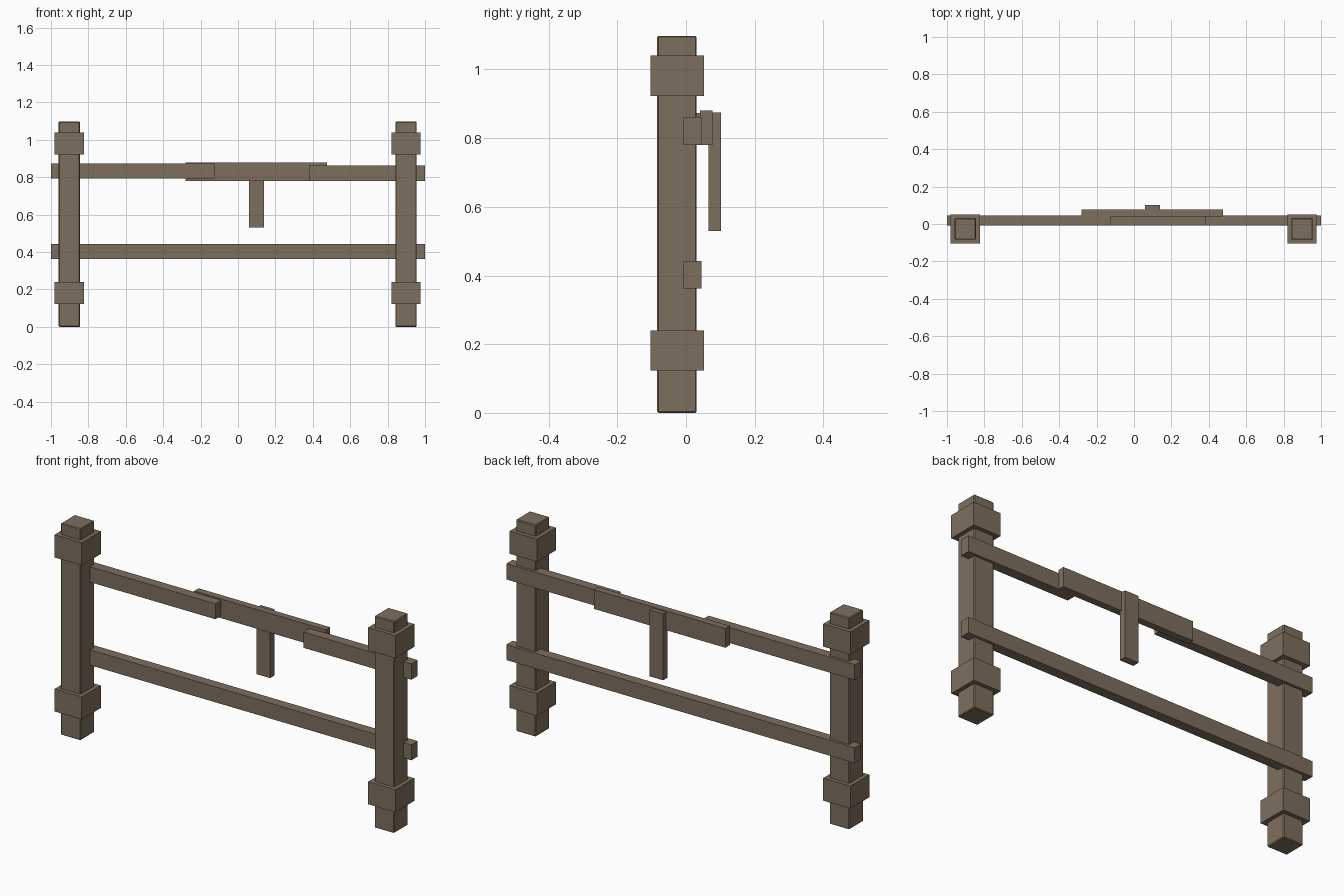
import bpy

if "Cube" in bpy.data.objects:
    bpy.data.objects.remove(bpy.data.objects["Cube"])

wood = bpy.data.materials.new("weathered_wood")
wood.diffuse_color = (0.205, 0.159, 0.110, 1)
wood.use_nodes = True
wood.node_tree.nodes["Principled BSDF"].inputs["Base Color"].default_value = wood.diffuse_color


def box(name, x, y, z, bevel=0.0):
    """Box spanning the given (min, max) ranges."""
    spans = (x, y, z)
    bpy.ops.mesh.primitive_cube_add(size=1, location=[(a + b) / 2 for a, b in spans])
    ob = bpy.context.object
    ob.name = name
    ob.scale = [b - a for a, b in spans]
    bpy.ops.object.transform_apply(location=False, rotation=False, scale=True)
    ob.data.materials.append(wood)
    if bevel:
        m = ob.modifiers.new("worn_edges", 'BEVEL')
        m.width = bevel
        m.segments = 1
    return ob


# Posts with a collar near each end
for side, cx in (("left", -0.902), ("right", 0.898)):
    box(side + "_post", (cx - 0.057, cx + 0.057), (-0.084, 0.031), (0, 1.098), 0.004)
    for level, z in (("lower", (0.123, 0.24)), ("upper", (0.922, 1.04))):
        box(f"{side}_{level}_collar", (cx - 0.078, cx + 0.078), (-0.104, 0.052), z)

# Rails on the back of the posts; the upper one is broken in two
rail_y = (-0.007, 0.045)
box("lower_rail", (-1, 1), rail_y, (0.362, 0.442))
box("upper_left_rail", (-1, -0.125), rail_y, (0.793, 0.873))
box("upper_right_rail", (0.38, 1), rail_y, (0.78, 0.862))

# Repair plank bridging the gap and the short upright nailed to it
box("repair_plank", (-0.28, 0.475), (0.041, 0.077), (0.78, 0.88))
box("hanging_upright", (0.06, 0.138), (0.066, 0.102), (0.53, 0.874))
